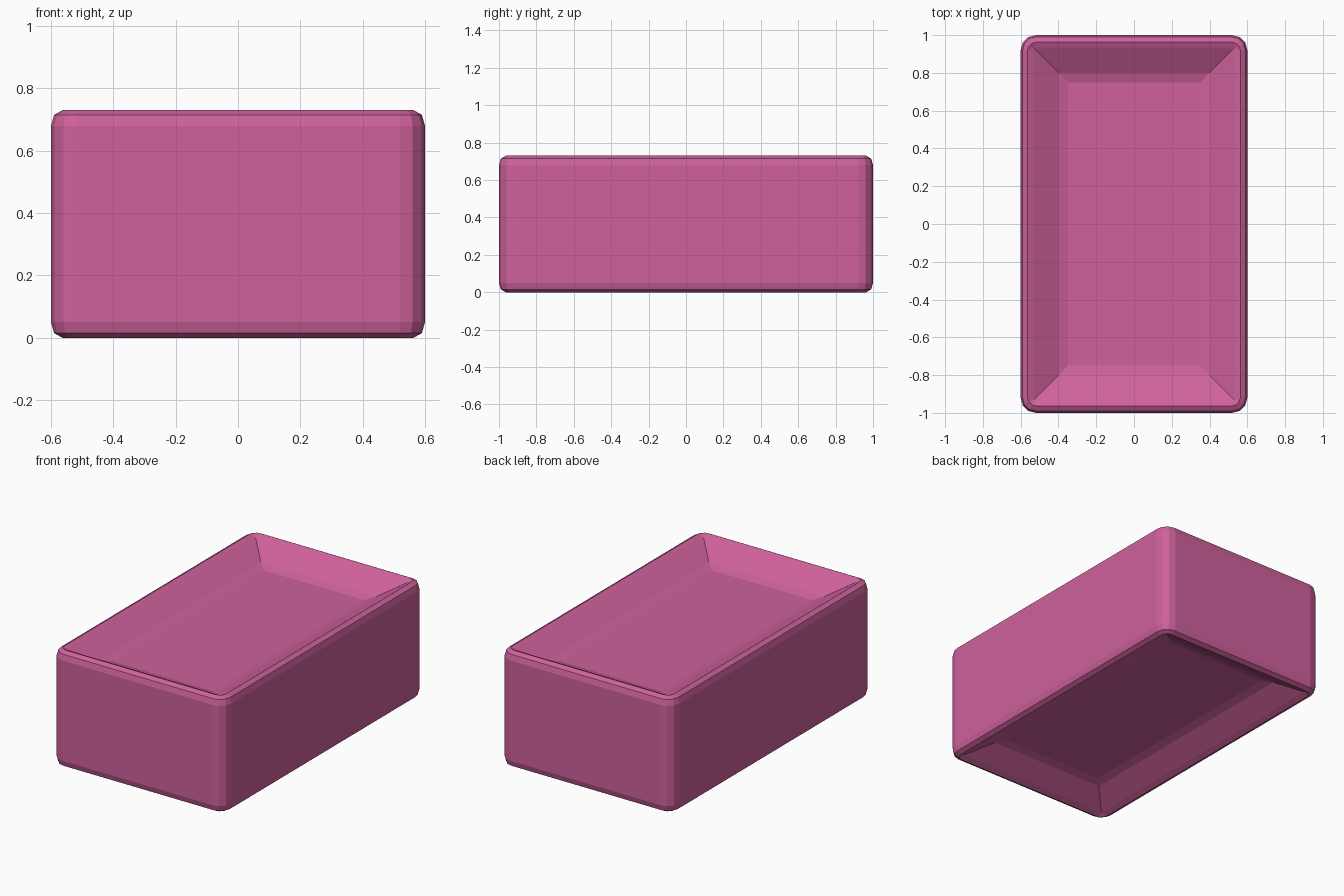
import bpy, bmesh, math

if "Cube" in bpy.data.objects:
    bpy.data.objects.remove(bpy.data.objects["Cube"])

HX, HY, H = 0.6, 1.0, 0.73

# Half profile from side wall, over the rim, into the recess: inset, depth below top, corner radius
PROFILE = [(0, 0.05, 0.08), (0.01, 0.015, 0.07), (0.037, 0.0, 0.045),
           (0.07, 0.015, 0), (0.20, 0.09, 0), (0.25, 0.105, 0)]
SEGMENTS = 3


def ring(bm, inset, z, r):
    verts = []
    for k, (sx, sy) in enumerate([(1, 1), (-1, 1), (-1, -1), (1, -1)]):
        cx, cy = sx * (HX - inset - r), sy * (HY - inset - r)
        for i in range(SEGMENTS + 1):
            a = math.pi / 2 * (k + i / SEGMENTS)
            verts.append(bm.verts.new((cx + r * math.cos(a), cy + r * math.sin(a), z)))
    return verts


# Brick body: rings from bottom recess floor, around the outside, to top recess floor
bm = bmesh.new()
rings = [ring(bm, i, d, r) for i, d, r in reversed(PROFILE)]
rings += [ring(bm, i, H - d, r) for i, d, r in PROFILE]
for lo, hi in zip(rings, rings[1:]):
    n = len(lo)
    for j in range(n):
        bm.faces.new((lo[j], lo[(j + 1) % n], hi[(j + 1) % n], hi[j]))
bm.faces.new(rings[-1])
bm.faces.new(rings[0][::-1])
bmesh.ops.remove_doubles(bm, verts=bm.verts, dist=0.0005)
bmesh.ops.recalc_face_normals(bm, faces=bm.faces)

mesh = bpy.data.meshes.new("brick")
bm.to_mesh(mesh)
bm.free()
brick = bpy.data.objects.new("brick", mesh)
bpy.context.collection.objects.link(brick)

mat = bpy.data.materials.new("pink")
mat.diffuse_color = (0.62, 0.12, 0.33, 1)
mat.use_nodes = True
mat.node_tree.nodes["Principled BSDF"].inputs["Base Color"].default_value = mat.diffuse_color
mesh.materials.append(mat)
